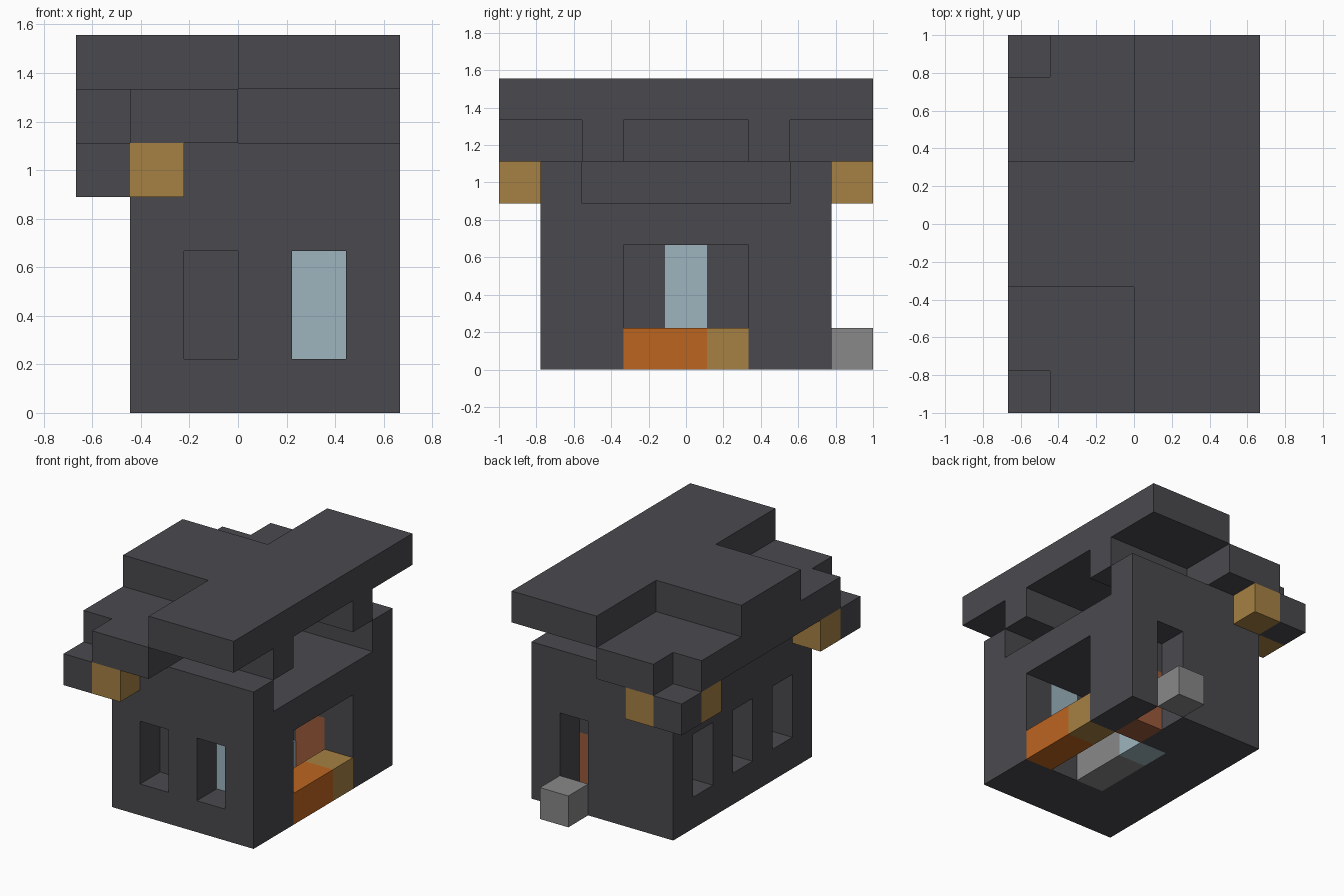
import bpy, bmesh
from mathutils import Vector
from itertools import product

cube = bpy.data.objects.get("Cube")
if cube:
    bpy.data.objects.remove(cube, do_unlink=True)

U = 2 / 9                       # edge of one block
ORIGIN = Vector((-3 * U, -1, 0))


def linear(c):
    c /= 255
    return c / 12.92 if c < 0.04045 else ((c + 0.055) / 1.055) ** 2.4


def material(name, *rgb):
    colour = [linear(c) for c in rgb] + [1]
    mat = bpy.data.materials.new(name)
    mat.diffuse_color = colour
    mat.use_nodes = True
    mat.node_tree.nodes["Principled BSDF"].inputs["Base Color"].default_value = colour
    return mat


slate = material("dark slate", 74, 73, 78)
orange = material("orange", 190, 101, 33)
tan = material("tan", 166, 129, 67)
glass = material("pale blue", 157, 181, 191)
grey = material("grey", 136, 136, 136)
brown = material("brown", 155, 90, 58)


def box(x, y, z):
    """Block cells in inclusive ranges; a single number is one layer."""
    spans = [(v, v) if isinstance(v, int) else v for v in (x, y, z)]
    return set(product(*(range(a, b + 1) for a, b in spans)))


parts = {}

# Walls: thick shell around a room, with an attic above the ceiling
walls = box((1, 5), (1, 7), (0, 4))
walls -= box((3, 4), (3, 5), (0, 2))            # room
walls -= box((2, 5), (2, 6), 4)                 # attic and its side opening
walls -= box(5, (3, 5), (0, 2))                 # large side opening
walls -= box(4, 7, (0, 2))                      # doorway
for x in (2, 4):
    walls -= box(x, 1, (1, 2))                  # front windows
for y in (2, 4, 6):
    walls -= box(1, y, (1, 2))                  # side windows

# Panes and door set into the inner shell
panes = box(4, 2, (1, 2)) | box(2, 4, (1, 2))
door = box(4, 6, (0, 1))
walls -= panes | door
parts["walls"] = (walls, slate)
parts["window_panes"] = (panes, glass)
parts["door"] = (door, brown)

# Furniture and doorstep
parts["counter"] = (box(5, (3, 4), 0), orange)
parts["counter_end"] = (box(5, 5, 0), tan)
parts["bed"] = (box(3, (3, 4), 0), grey)
parts["pillow"] = (box(3, 5, 0), glass)
parts["doorstep"] = (box(4, 8, 0), grey)

# Stepped roof
parts["roof_top"] = (box((3, 5), (0, 8), 6) | box((0, 2), (3, 5), 6), slate)
eave = box((0, 2), (0, 8), 5) - box(0, 0, 5) - box(0, 8, 5)
parts["roof_lower"] = (eave, slate)
parts["roof_gables"] = (box((3, 5), 2, 5) | box((3, 5), 6, 5), slate)
parts["roof_corners"] = (box(0, 0, 4) | box(0, 8, 4), slate)

# Lanterns beside each low corner
lanterns = set()
for outer, inner in ((0, 1), (8, 7)):
    lanterns |= box(1, outer, 4) | box(0, inner, 4)
parts["lanterns"] = (lanterns, tan)

filled = set().union(*(cells for cells, mat in parts.values()))


def build(name, cells, mat):
    """Make the outer skin of the cells, merged into large flat faces."""
    bm = bmesh.new()
    for cell in cells:
        for axis, side in product(range(3), (0, 1)):
            beyond = list(cell)
            beyond[axis] += 2 * side - 1
            if tuple(beyond) in filled:
                continue
            b, c = (axis + 1) % 3, (axis + 2) % 3
            corners = []
            for p, q in ((0, 0), (1, 0), (1, 1), (0, 1)):
                v = Vector(cell)
                v[axis] += side
                v[b] += p
                v[c] += q
                corners.append(bm.verts.new(ORIGIN + v * U))
            bm.faces.new(corners if side else corners[::-1])
    bmesh.ops.remove_doubles(bm, verts=bm.verts, dist=0.001)
    bmesh.ops.dissolve_limit(bm, angle_limit=0.01, verts=bm.verts, edges=bm.edges)
    mesh = bpy.data.meshes.new(name)
    bm.to_mesh(mesh)
    bm.free()
    mesh.materials.append(mat)
    bpy.context.collection.objects.link(bpy.data.objects.new(name, mesh))


for name, (cells, mat) in parts.items():
    build(name, cells, mat)
